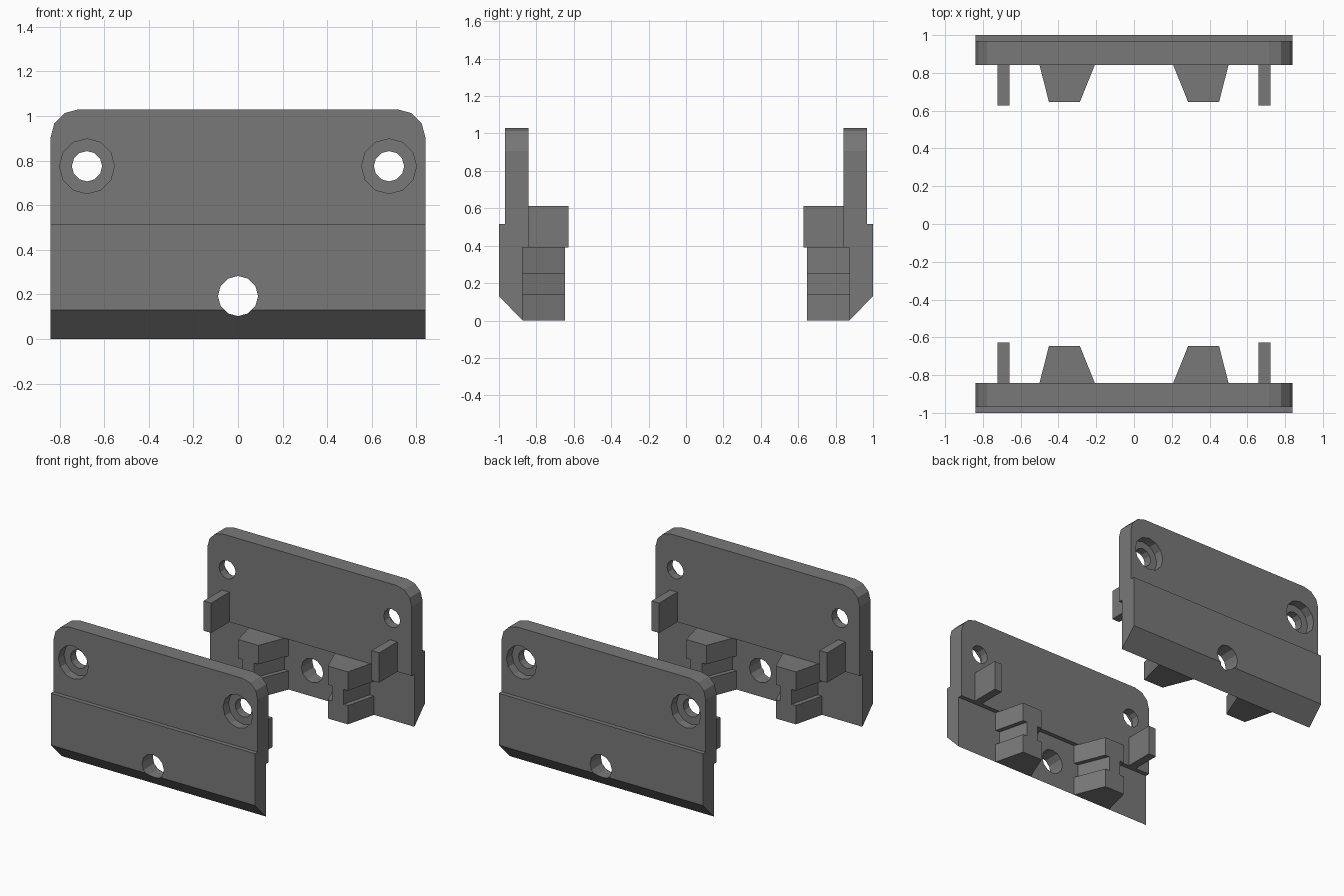
import bpy
import bmesh
from mathutils import Vector

cube = bpy.data.objects.get("Cube")
if cube:
    bpy.data.objects.remove(cube, do_unlink=True)

grey = bpy.data.materials.new("mid grey")
grey.use_nodes = True
colour = (0.19, 0.19, 0.19, 1)
grey.diffuse_color = colour
grey.node_tree.nodes["Principled BSDF"].inputs["Base Color"].default_value = colour


def prism(bm, points, direction):
    """Extrude a closed outline along a vector."""
    face = bm.faces.new([bm.verts.new(p) for p in points])
    out = bmesh.ops.extrude_face_region(bm, geom=[face], use_keep_orig=True)
    verts = [g for g in out["geom"] if isinstance(g, bmesh.types.BMVert)]
    bmesh.ops.translate(bm, verts=verts, vec=Vector(direction))


def make_object(name, bm):
    bmesh.ops.recalc_face_normals(bm, faces=bm.faces)
    mesh = bpy.data.meshes.new(name)
    bm.to_mesh(mesh)
    bm.free()
    mesh.materials.append(grey)
    obj = bpy.data.objects.new(name, mesh)
    bpy.context.collection.objects.link(obj)
    return obj


def apply(obj, kind, **settings):
    mod = obj.modifiers.new(kind, kind)
    for key, value in settings.items():
        setattr(mod, key, value)
    bpy.context.view_layer.objects.active = obj
    bpy.ops.object.modifier_apply(modifier=mod.name)


def mirror(obj, x):
    apply(obj, "MIRROR", use_axis=(x, True, False), use_mirror_merge=False)


def drill(obj, x, z, radius, y0, y1):
    """Cut a twelve-sided hole along y."""
    bpy.ops.mesh.primitive_cylinder_add(
        vertices=12, radius=radius, depth=y1 - y0,
        location=(x, (y0 + y1) / 2, z), rotation=(1.5707963, 0, 0))
    cutter = bpy.context.object
    cutter.name = "hole_cutter"
    cutter.hide_render = True
    cutter.data.materials.append(grey)
    apply(obj, "BOOLEAN", operation="DIFFERENCE", solver="EXACT", object=cutter)
    bpy.data.objects.remove(cutter, do_unlink=True)


# Stepped plate: side profile swept across, with rounded top corners
HALF, TOP, OUTER, INNER, STEP = 0.84, 1.03, -0.968, -0.841, -0.873
profile = [(STEP, 0), (STEP, 0.39), (INNER, 0.39), (INNER, TOP),
           (OUTER, TOP), (OUTER, 0.515), (-1, 0.515), (-1, 0.13)]
bm = bmesh.new()
prism(bm, [(-HALF, y, z) for y, z in profile], (2 * HALF, 0, 0))
corners = [e for e in bm.edges
           if all(v.co.z > TOP - 0.01 for v in e.verts)
           and abs(e.verts[0].co.x - e.verts[1].co.x) < 0.01]
bmesh.ops.bevel(bm, geom=corners, offset=0.125, segments=3, profile=0.5,
                affect="EDGES")
plate = make_object("end_plates", bm)

# Counterbored screw holes and the lower centre hole
for x in (-0.677, 0.677):
    drill(plate, x, 0.775, 0.123, -1.1, OUTER + 0.065)
    drill(plate, x, 0.775, 0.068, -1.1, -0.7)
drill(plate, 0, 0.193, 0.09, -1.1, -0.7)
mirror(plate, False)

# Tapered lugs with a groove around their sides
bm = bmesh.new()
for z0, z1, inset in ((0, 0.14, 0), (0.14, 0.25, 0.035), (0.25, 0.39, 0)):
    outline = [(0.195 + inset, STEP), (0.286 + inset, -0.647),
               (0.451 - inset, -0.647), (0.508 - inset, STEP)]
    prism(bm, [(x, y, z0) for x, y in outline], (0, 0, z1 - z0))
mirror(make_object("grooved_lugs", bm), True)

# Upright side tabs
bm = bmesh.new()
tab = [(0.66, INNER), (0.66, -0.628), (0.722, -0.628), (0.722, INNER)]
prism(bm, [(x, y, 0.39) for x, y in tab], (0, 0, 0.222))
mirror(make_object("side_tabs", bm), True)
